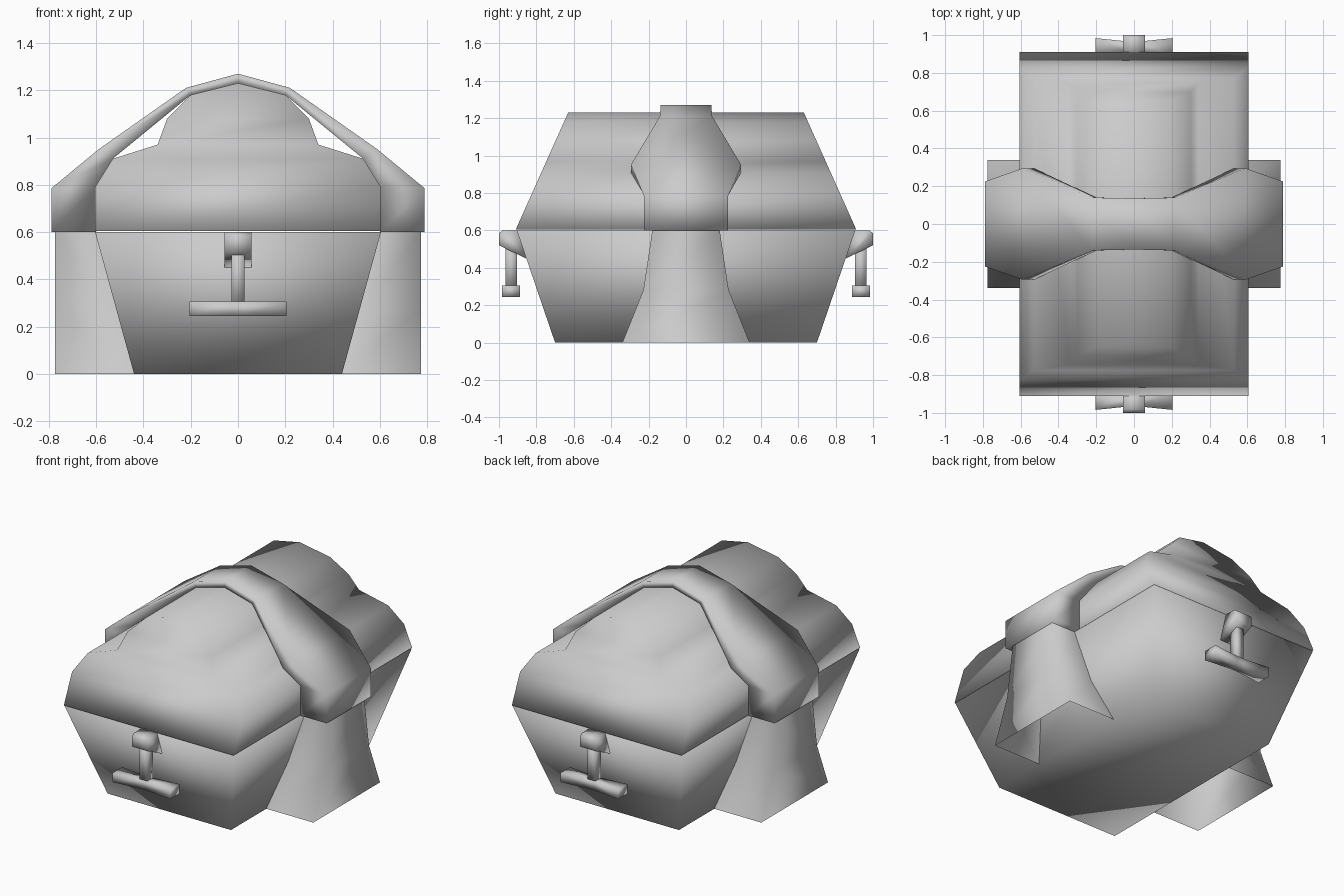
import bpy
import bmesh

cube = bpy.data.objects.get("Cube")
if cube:
    bpy.data.objects.remove(cube, do_unlink=True)

grey = bpy.data.materials.new("plain_grey")
grey.use_nodes = True
grey.diffuse_color = (0.6, 0.6, 0.6, 1)
grey.node_tree.nodes["Principled BSDF"].inputs["Base Color"].default_value = grey.diffuse_color


def loft(name, rings, closed=True, caps=True):
    """Bridge matching rings of points into one smooth-shaded skin."""
    bm = bmesh.new()
    rows = [[bm.verts.new(p) for p in ring] for ring in rings]
    count = len(rows[0])
    for a, b in zip(rows, rows[1:]):
        for i in range(count if closed else count - 1):
            j = (i + 1) % count
            bm.faces.new((a[i], a[j], b[j], b[i]))
    if caps:
        bm.faces.new(rows[0])
        bm.faces.new(rows[-1])
    bmesh.ops.remove_doubles(bm, verts=bm.verts[:], dist=0.0005)
    bmesh.ops.recalc_face_normals(bm, faces=bm.faces[:])
    for f in bm.faces:
        f.smooth = True
    mesh = bpy.data.meshes.new(name)
    bm.to_mesh(mesh)
    bm.free()
    mesh.materials.append(grey)
    obj = bpy.data.objects.new(name, mesh)
    bpy.context.collection.objects.link(obj)
    return obj


def rect(x, y, z):
    return [(-x, -y, z), (x, -y, z), (x, y, z), (-x, y, z)]


# Tapered tub
loft("tub", [rect(0.44, 0.70, 0), rect(0.605, 0.905, 0.6)])

# Stepped lid with leaning ends, closing to a ridge
lid_profile = [(0.605, 0.605), (0.605, 0.79), (0.53, 0.91), (0.34, 0.97),
               (0.30, 1.08), (0.20, 1.18), (0, 1.23)]
loft("lid", [rect(x, 0.91 - (z - 0.605) * 0.448, z) for x, z in lid_profile])

# Strap over the lid: outer x, outer z, inner x, inner z, half width
half = [(0.79, 0.60, 0.60, 0.60, 0.225), (0.79, 0.785, 0.60, 0.79, 0.225),
        (0.59, 0.95, 0.53, 0.91, 0.295), (0.22, 1.21, 0.20, 1.18, 0.14),
        (0, 1.27, 0, 1.23, 0.135)]
stations = half + [(-a, b, -c, d, w) for a, b, c, d, w in half[-2::-1]]
loft("strap", [[(ox, -w, oz), (ox, w, oz), (ix, w, iz), (ix, -w, iz)]
               for ox, oz, ix, iz, w in stations])

# Flared feet, open underneath and against the tub
for side, s in (("left", 1), ("right", -1)):
    loft(side + "_foot",
         [[(s * inner, -w, z), (s * 0.775, -w, z), (s * 0.775, w, z), (s * inner, w, z)]
          for z, w, inner in ((0, 0.34, 0.44), (0.28, 0.228, 0.515), (0.6, 0.18, 0.6))],
         closed=False, caps=False)

# Handles on both ends
bracket = [(0.90, 0.6), (0.98, 0.6), (1.0, 0.585), (1.0, 0.52), (0.855, 0.45)]
for end, s in (("front", -1), ("back", 1)):
    loft(end + "_bracket", [[(x, s * y, z) for y, z in bracket] for x in (-0.057, 0.057)])
    loft(end + "_handle_stem",
         [[(x, s * (0.934 + y), z) for x, y, _ in rect(0.027, 0.03, 0)] for z in (0.28, 0.54)])
    loft(end + "_handle_bar",
         [[(x, s * (0.936 + dy), z) for dy, z in
           ((-w, 0.245), (w, 0.245), (w, 0.305), (-w, 0.305))]
          for x, w in ((-0.205, 0.048), (-0.027, 0.03), (0.027, 0.03), (0.205, 0.048))])
